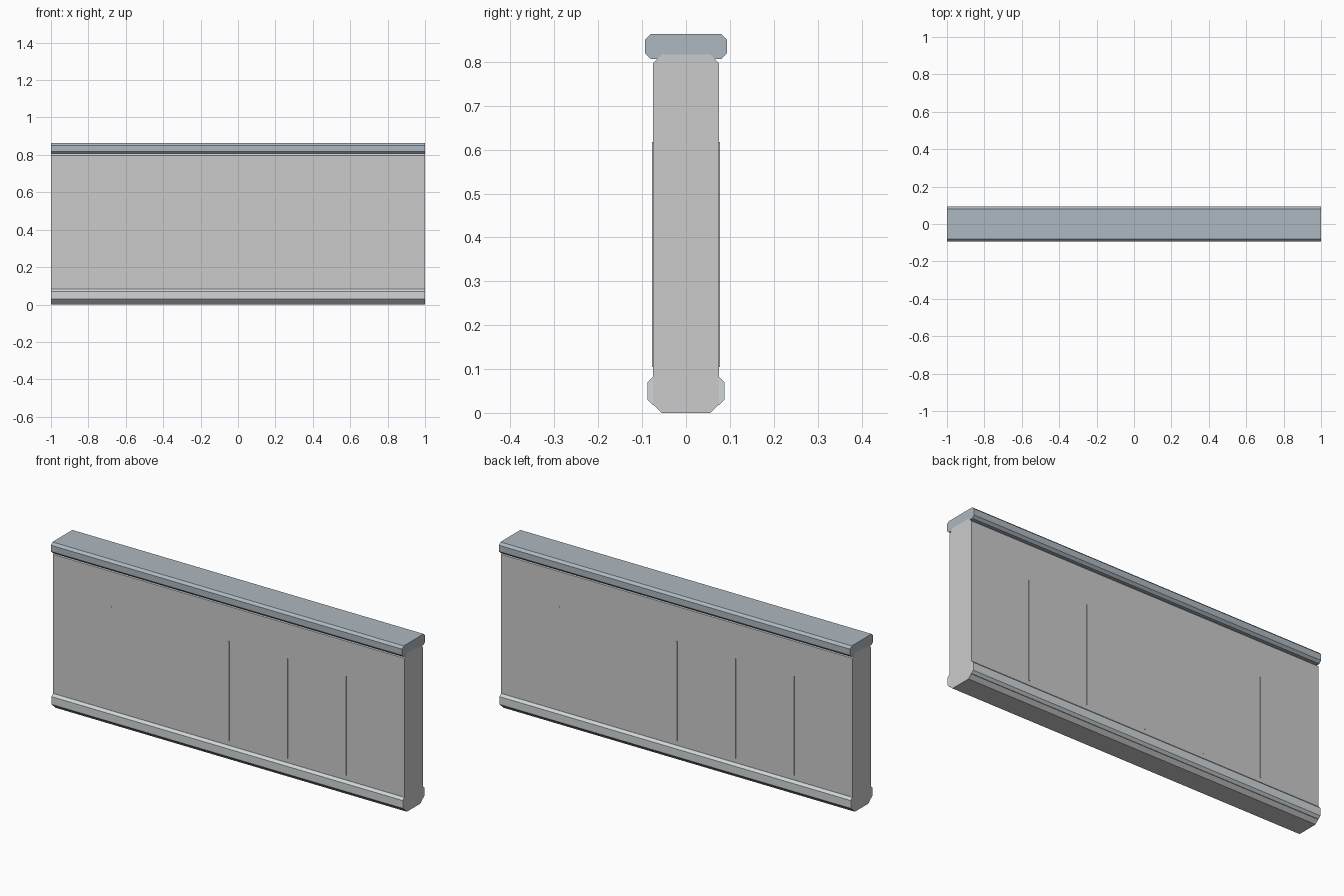
import bpy, bmesh

if "Cube" in bpy.data.objects:
    bpy.data.objects.remove(bpy.data.objects["Cube"])

def material(name, rgb):
    m = bpy.data.materials.new(name)
    m.diffuse_color = (*rgb, 1)
    m.use_nodes = True
    m.node_tree.nodes["Principled BSDF"].inputs["Base Color"].default_value = m.diffuse_color
    return m

cap_mat = material("slate_blue", (0.42, 0.48, 0.53))
skirt_mat = material("pale_slate", (0.63, 0.67, 0.69))

def add_bar(name, x0, x1, y0, y1, z0, z1, chamfer=0, mat=None):
    """Box between limits, with its lengthwise (x) edges chamfered."""
    bm = bmesh.new()
    bmesh.ops.create_cube(bm, size=1)
    for v in bm.verts:
        v.co.x = x1 if v.co.x > 0 else x0
        v.co.y = y1 if v.co.y > 0 else y0
        v.co.z = z1 if v.co.z > 0 else z0
    if chamfer:
        edges = [e for e in bm.edges if abs(e.verts[0].co.x - e.verts[1].co.x) > 1e-4]
        bmesh.ops.bevel(bm, geom=edges, offset=chamfer, offset_type='OFFSET',
                        segments=1, profile=0.5, affect='EDGES')
    bmesh.ops.recalc_face_normals(bm, faces=bm.faces)
    mesh = bpy.data.meshes.new(name)
    bm.to_mesh(mesh)
    bm.free()
    obj = bpy.data.objects.new(name, mesh)
    bpy.context.collection.objects.link(obj)
    if mat:
        mesh.materials.append(mat)
    return obj

# Main wall slab and coping along the top
add_bar("wall_body", -1, 1, -0.075, 0.075, 0, 0.817, 0.02)
add_bar("top_cap", -1, 1, -0.093, 0.093, 0.807, 0.863, 0.012, cap_mat)

# Skirting and thin raised seams on both faces
for side, label in ((-1, "front"), (1, "back")):
    ys = sorted((side * 0.058, side * 0.088))
    add_bar(f"{label}_skirting", -1, 1, *ys, 0.018, 0.082, 0.012, skirt_mat)
    ys = sorted((side * 0.072, side * 0.077))
    for i in range(5):
        x = (i - 2) / 3
        add_bar(f"{label}_seam_{i + 1}", x - 0.003, x + 0.003, *ys, 0.105, 0.617)
